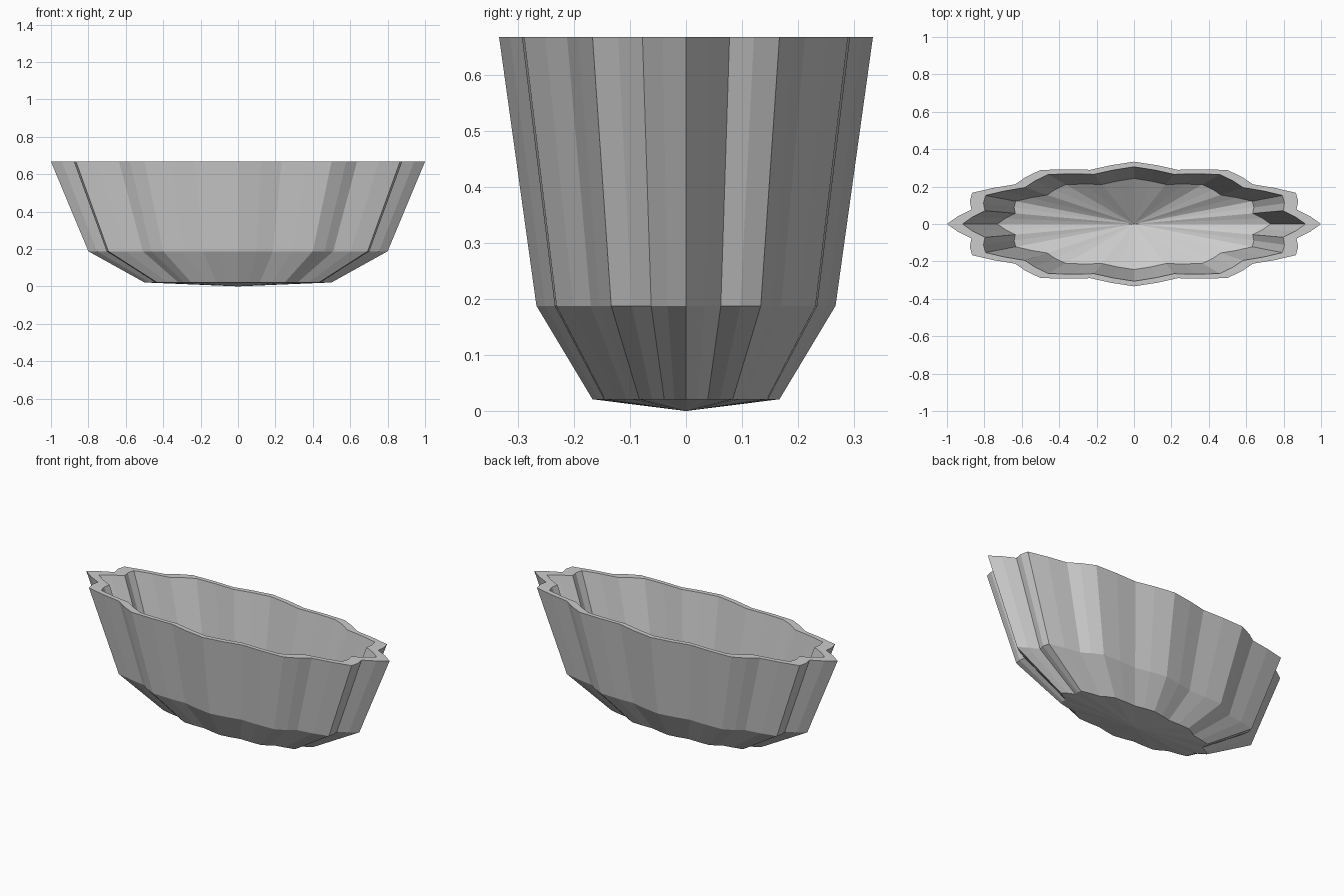
import bpy, bmesh
from math import cos, sin, pi

if "Cube" in bpy.data.objects:
    bpy.data.objects.remove(bpy.data.objects["Cube"])

SIDES, LOBES = 48, 12

# Bowl profile (radius, height): outside from foot to rim, then down the inside
PROFILE = [(0.5, 0.021), (0.8, 0.1875), (1.0, 0.667), (0.917, 0.667), (0.73, 0.208)]
OUTER_CENTRE, INNER_CENTRE = 0.0, 0.05


def fluted_ring(bm, radius, z):
    """Scalloped oval ring: cosine lobes, squashed to a third in y."""
    ring = []
    for i in range(SIDES):
        a = 2 * pi * i / SIDES
        r = radius * (0.95 + 0.05 * cos(LOBES * a))
        ring.append(bm.verts.new((r * cos(a), r * sin(a) / 3, z)))
    return ring


bm = bmesh.new()
rings = [fluted_ring(bm, r, z) for r, z in PROFILE]
bottom = bm.verts.new((0, 0, OUTER_CENTRE))
floor = bm.verts.new((0, 0, INNER_CENTRE))

# Walls and rim, plus shallow cones closing the underside and the inside floor
for i in range(SIDES):
    j = (i + 1) % SIDES
    for a, b in zip(rings, rings[1:]):
        bm.faces.new((a[i], a[j], b[j], b[i]))
    bm.faces.new((bottom, rings[0][j], rings[0][i]))
    bm.faces.new((floor, rings[-1][i], rings[-1][j]))
bmesh.ops.recalc_face_normals(bm, faces=bm.faces)

mesh = bpy.data.meshes.new("fluted_bowl")
bm.to_mesh(mesh)
bm.free()
bowl = bpy.data.objects.new("fluted_bowl", mesh)
bpy.context.collection.objects.link(bowl)
